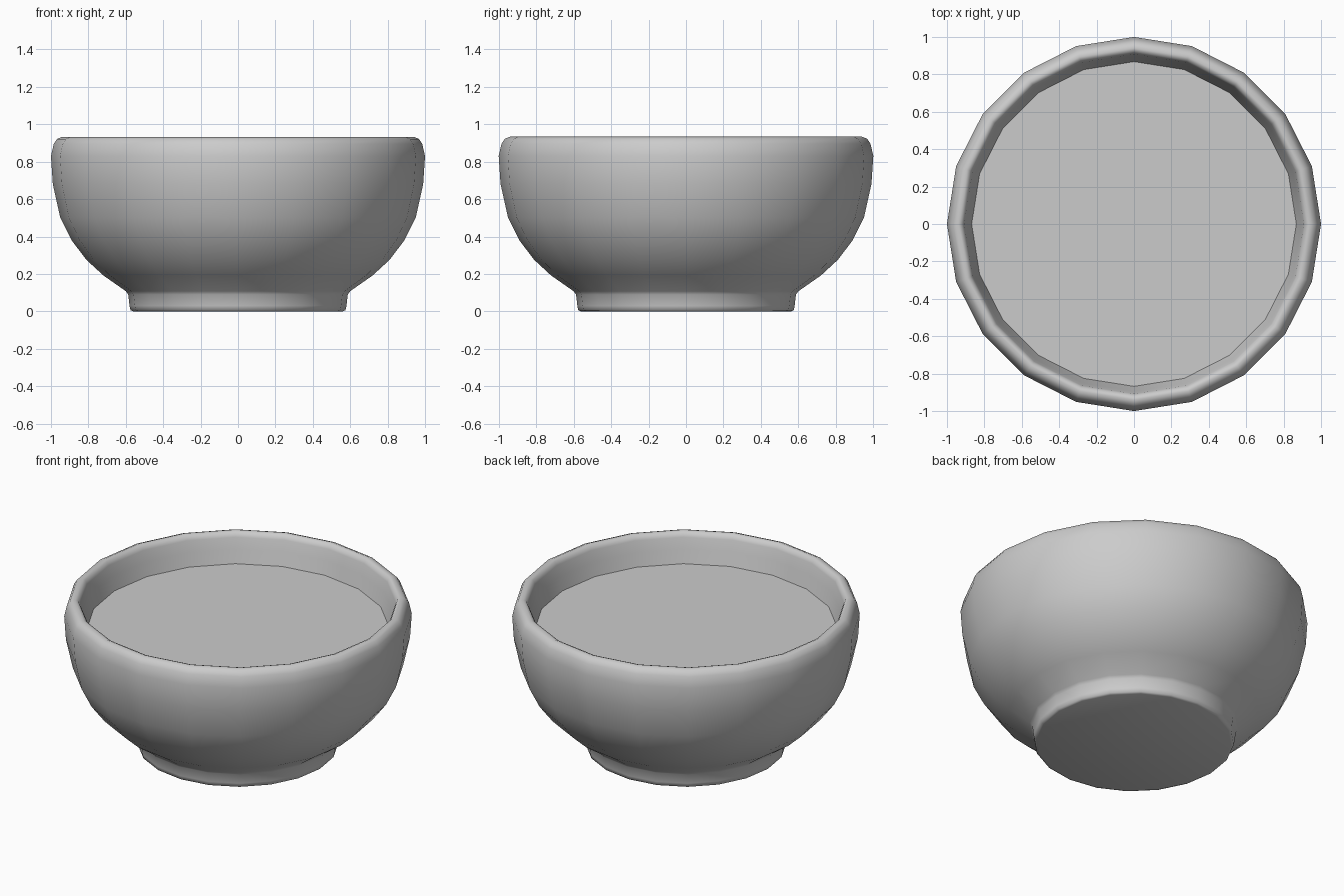
import bpy, bmesh
from math import cos, sin, tau, radians

SIDES = 20

if "Cube" in bpy.data.objects:
    bpy.data.objects.remove(bpy.data.objects["Cube"])

grey = bpy.data.materials.new("plain grey")
grey.use_nodes = True
colour = (0.6, 0.6, 0.6, 1)
grey.diffuse_color = colour
grey.node_tree.nodes["Principled BSDF"].inputs["Base Color"].default_value = colour


def add_object(name, bm):
    mesh = bpy.data.meshes.new(name)
    bm.to_mesh(mesh)
    bm.free()
    mesh.materials.append(grey)
    obj = bpy.data.objects.new(name, mesh)
    bpy.context.collection.objects.link(obj)
    return obj


def lathe(name, profile):
    """Spin (radius, height) points around z and cap both ends."""
    bm = bmesh.new()
    rings = [[bm.verts.new((r * cos(tau * i / SIDES), r * sin(tau * i / SIDES), z))
              for i in range(SIDES)] for r, z in profile]
    for low, high in zip(rings, rings[1:]):
        for i in range(SIDES):
            j = (i + 1) % SIDES
            bm.faces.new((low[i], low[j], high[j], high[i]))
    bm.faces.new(rings[0][::-1])
    bm.faces.new(rings[-1])
    for f in bm.faces:
        f.smooth = True
    return add_object(name, bm)


# Bowl: foot, curved outer wall, rounded rim, inner wall and inner floor
foot = [(0.56, 0), (0.575, 0.006), (0.58, 0.03), (0.587, 0.09), (0.60, 0.108)]
wall = [(0.72, 0.192), (0.81, 0.275), (0.89, 0.38), (0.95, 0.50), (0.99, 0.68), (1.0, 0.83)]
rim = [(0.985, 0.895), (0.967, 0.922), (0.94, 0.933), (0.92, 0.925), (0.908, 0.90)]
inside = [(0.895, 0.83), (0.868, 0.75), (0.83, 0.55), (0.72, 0.36), (0.5, 0.2)]
bowl = lathe("bowl", foot + wall + rim + inside)

# Flat filling just below the rim
bm = bmesh.new()
bmesh.ops.create_circle(bm, cap_ends=True, segments=SIDES, radius=0.868)
bmesh.ops.translate(bm, verts=bm.verts, vec=(0, 0, 0.75))
filling = add_object("filling", bm)

# Smooth shading, with crisp edges only at the caps
bpy.ops.object.select_all(action="DESELECT")
bowl.select_set(True)
bpy.context.view_layer.objects.active = bowl
bpy.ops.object.shade_smooth_by_angle(angle=radians(60))
